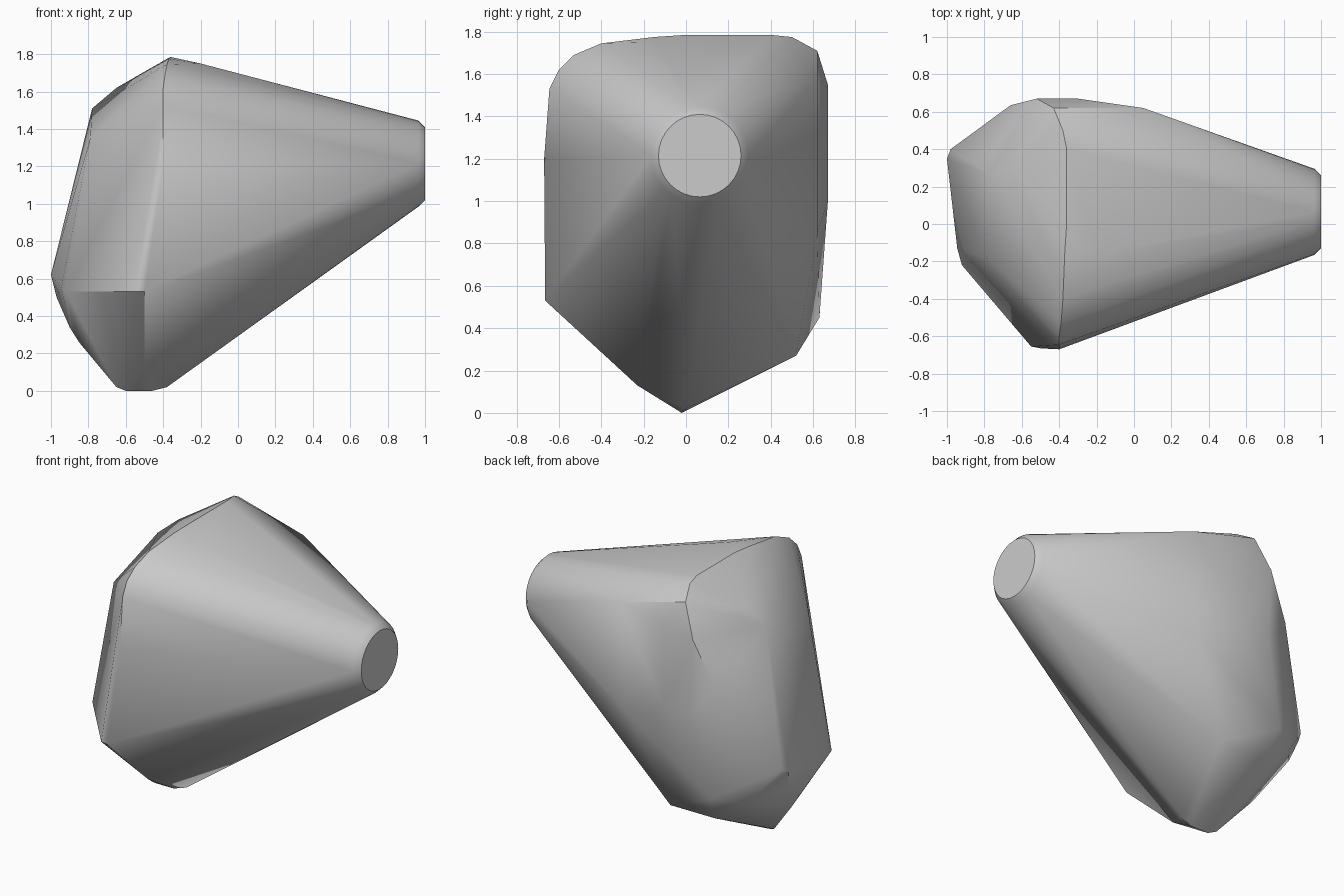
import bpy
import bmesh
import math
from mathutils import Vector

# Remove the default object
default_cube = bpy.data.objects.get("Cube")
if default_cube:
    bpy.data.objects.remove(default_cube, do_unlink=True)


def make_material(name, colour):
    material = bpy.data.materials.new(name)
    material.use_nodes = True
    material.diffuse_color = colour
    shader = next(n for n in material.node_tree.nodes if n.type == 'BSDF_PRINCIPLED')
    shader.inputs["Base Color"].default_value = colour
    shader.inputs["Roughness"].default_value = 0.6
    return material


def ring(x, radius, centre_y=.065, centre_z=1.215, sides=32):
    """Circle of points facing along x."""
    points = []
    for step in range(sides):
        angle = math.tau * step / sides
        points.append((x, centre_y + radius * math.cos(angle),
                       centre_z + radius * math.sin(angle)))
    return points


def hull_object(name, points, material):
    """Wrap a set of points in a convex shell."""
    bm = bmesh.new()
    for point in points:
        bm.verts.new(Vector(point))
    result = bmesh.ops.convex_hull(bm, input=bm.verts[:])
    unused = {g for g in result["geom_interior"] + result["geom_unused"]
              if isinstance(g, bmesh.types.BMVert)}
    bmesh.ops.delete(bm, geom=list(unused), context='VERTS')
    bmesh.ops.dissolve_limit(bm, angle_limit=math.radians(1),
                             verts=bm.verts[:], edges=bm.edges[:])
    bmesh.ops.recalc_face_normals(bm, faces=bm.faces[:])
    mesh = bpy.data.meshes.new(name)
    bm.to_mesh(mesh)
    bm.free()
    mesh.materials.append(material)
    shell = bpy.data.objects.new(name, mesh)
    bpy.context.collection.objects.link(shell)
    return shell


# Round nozzle end with a small bevelled rim
nozzle = ring(1, .195) + ring(.965, .23)

# Rounded shoulder ridge running front to back over the top
shoulder = [(-.4, -.67, 1.2), (-.4, -.645, 1.53), (-.4, -.6, 1.62),
            (-.39, -.53, 1.69), (-.38, -.4, 1.745), (-.37, -.15, 1.775),
            (-.36, 0, 1.785), (-.36, .4, 1.785), (-.38, .5, 1.775),
            (-.43, .62, 1.71), (-.2, -.16, 1.75)]

# Back wall and its two upper corners
back_wall = [(.05, .62, 1.58), (-.3, .67, 1.55), (-.52, .67, 1.5),
             (-.3, .67, 1), (-.5, .67, 1), (0, .62, .85),
             (-.66, .635, 1.2), (-.62, .63, .45)]

# Blunt left end
blunt_end = [(-.78, .27, 1.51), (-.65, .3, 1.62), (-.79, -.18, 1.35),
             (-1, .35, .62), (-.98, .4, .65), (-.945, -.13, .55),
             (-.92, -.22, .53), (-.97, .3, .5), (-.9, .1, .34)]

# Keel and lower corners
keel = [(-.5, -.665, .53), (-.55, -.655, .53), (-.5, -.23, .13),
        (-.38, 0, .02), (-.46, -.02, 0), (-.6, -.02, 0), (-.65, 0, .02),
        (-.85, .1, .26), (-.25, .52, .27), (-.58, .52, .27), (-.8, .5, .42)]

grey = make_material("plain grey", (.6, .6, .6, 1))
body = hull_object("tapered_body", nozzle + shoulder + back_wall + blunt_end + keel, grey)

# Soft shading across the shell, crisp at the sharp corners
bpy.ops.object.select_all(action='DESELECT')
body.select_set(True)
bpy.context.view_layer.objects.active = body
bpy.ops.object.shade_smooth_by_angle(angle=math.radians(35))
